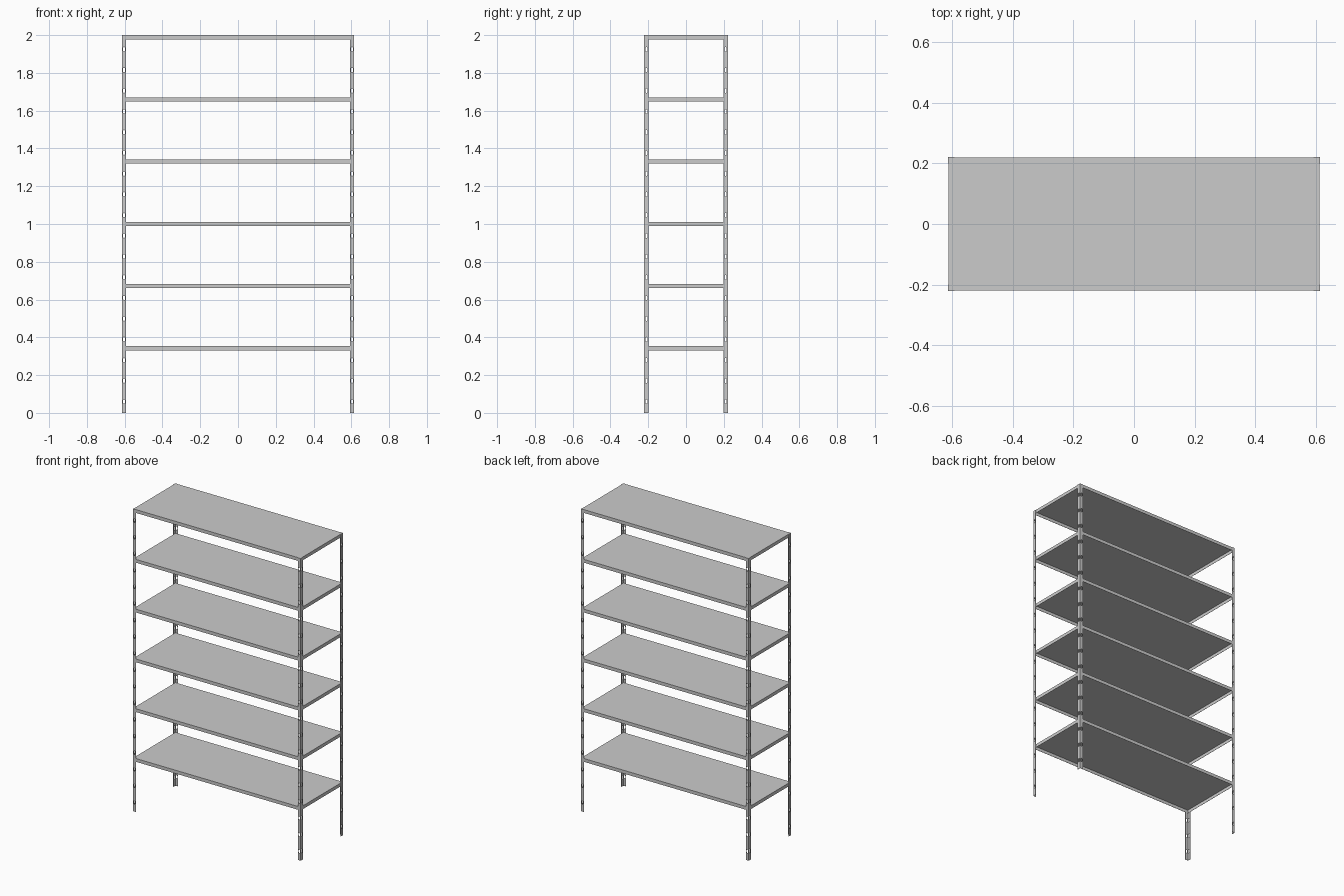
import bpy, bmesh, math
from mathutils import Matrix

if "Cube" in bpy.data.objects:
    bpy.data.objects.remove(bpy.data.objects["Cube"])

W, D, H = 0.614, 0.222, 2.0      # half width, half depth, height
FL, T = 0.021, 0.002             # post flange width, sheet thickness
SLOTS, SLOT_Z0, SLOT_STEP = 18, 0.06, 0.1097
SHELF_TOPS = [0.353 + i * (H - 0.353) / 5 for i in range(6)]
SHELF_H = 0.022


def add_object(name, mesh):
    ob = bpy.data.objects.new(name, mesh)
    bpy.context.collection.objects.link(ob)
    return ob


def add_loop(curve, pts):
    s = curve.splines.new('POLY')
    s.points.add(len(pts) - 1)
    for p, (x, y) in zip(s.points, pts):
        p.co = (x, y, 0, 1)
    s.use_cyclic_u = True


def slot(cx, cy, r=0.005, straight=0.007, n=4):
    # rounded vertical slot outline
    pts = []
    for half, sign in ((0, 1), (math.pi, -1)):
        for i in range(n + 1):
            a = half + math.pi * i / n
            pts.append((cx + r * math.cos(a), cy + sign * straight + r * math.sin(a)))
    return pts


def flange_mesh():
    # flat strip pierced by a row of slots
    cu = bpy.data.curves.new("flange_profile", 'CURVE')
    cu.dimensions = '2D'
    cu.fill_mode = 'BOTH'
    cu.extrude = T / 2
    add_loop(cu, [(0, 0), (FL, 0), (FL, H), (0, H)])
    for i in range(SLOTS):
        add_loop(cu, slot(FL / 2, SLOT_Z0 + i * SLOT_STEP))
    ob = add_object("flange_profile", cu)
    dg = bpy.context.evaluated_depsgraph_get()
    me = bpy.data.meshes.new_from_object(ob.evaluated_get(dg))
    bpy.data.objects.remove(ob)
    return me


# Corner posts: two slotted flanges forming an L-shaped angle
flange = flange_mesh()
along_x = Matrix(((1, 0, 0, W - FL), (0, 0, 1, D - T / 2), (0, 1, 0, 0), (0, 0, 0, 1)))
along_y = Matrix(((0, 0, 1, W - T / 2), (1, 0, 0, D - FL - T), (0, 1, 0, 0), (0, 0, 0, 1)))
for sy, fb in ((-1, "front"), (1, "back")):
    for sx, lr in ((-1, "left"), (1, "right")):
        bm = bmesh.new()
        for m in (along_x, along_y):
            part = flange.copy()
            part.transform(Matrix.Diagonal((sx, sy, 1, 1)) @ m)
            bm.from_mesh(part)
            bmesh.ops.remove_doubles(bm, verts=bm.verts, dist=1e-5)
            bpy.data.meshes.remove(part)
        bmesh.ops.recalc_face_normals(bm, faces=bm.faces)
        me = bpy.data.meshes.new(f"{fb}_{lr}_post")
        bm.to_mesh(me)
        bm.free()
        me.shade_flat()
        add_object(f"{fb}_{lr}_post", me)

# Shelves: thin sheet trays, open underneath
for i, top in enumerate(SHELF_TOPS):
    bm = bmesh.new()
    size = (2 * (W - T), 2 * (D - T), SHELF_H, 1)
    bmesh.ops.create_cube(bm, size=1, matrix=Matrix.Translation((0, 0, top - SHELF_H / 2)) @ Matrix.Diagonal(size))
    bm.normal_update()
    bmesh.ops.delete(bm, geom=[f for f in bm.faces if f.normal.z < -0.5], context='FACES')
    me = bpy.data.meshes.new(f"shelf_{i + 1}")
    bm.to_mesh(me)
    bm.free()
    sheet = add_object(f"shelf_{i + 1}", me).modifiers.new("sheet", 'SOLIDIFY')
    sheet.thickness = T
    sheet.offset = -1
